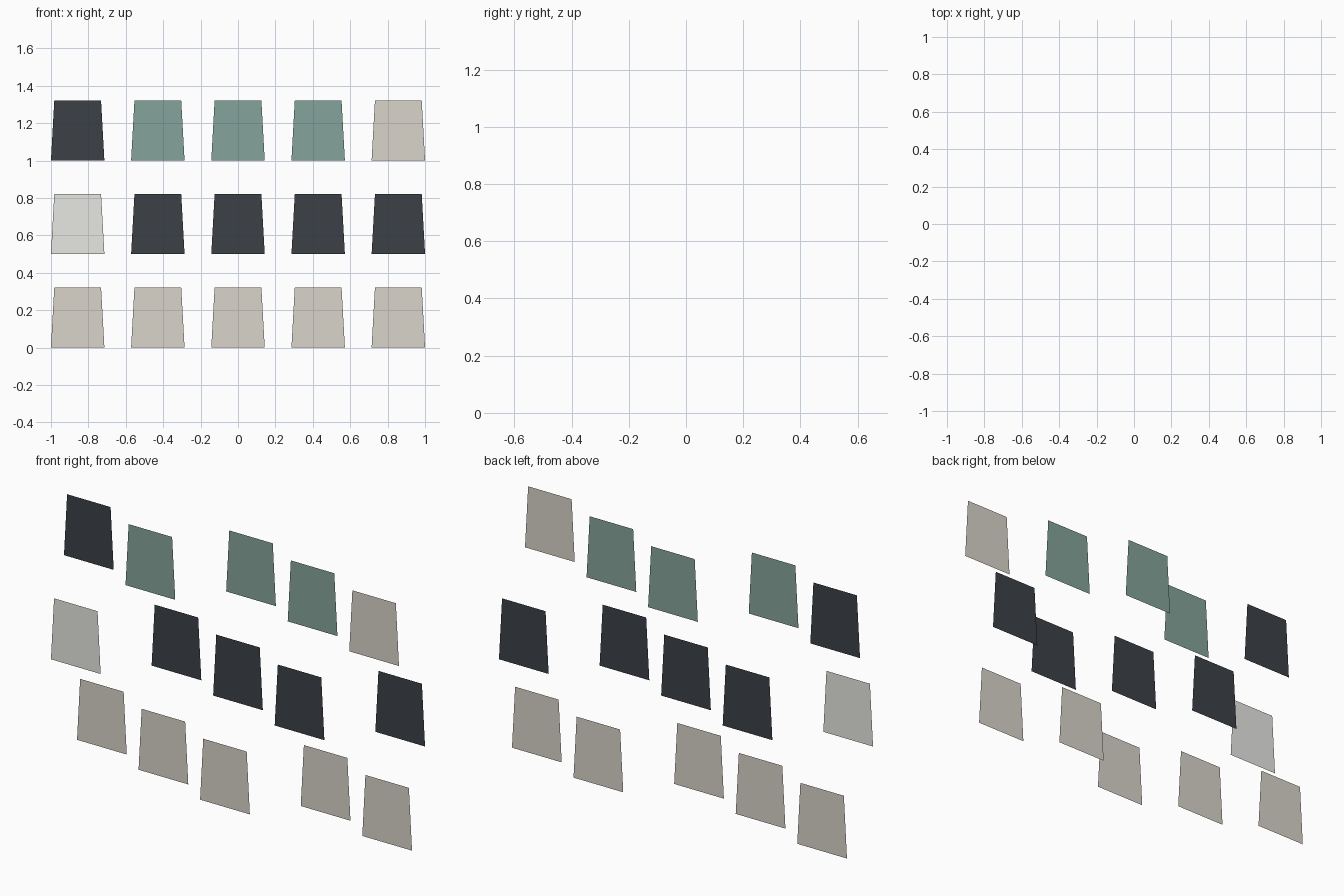
import bpy

if "Cube" in bpy.data.objects:
    bpy.data.objects.remove(bpy.data.objects["Cube"])

PITCH_X, PITCH_Z = 0.4286, 0.5     # grid spacing
STEP_Y = 0.107                     # depth stagger
HALF_BOTTOM, HALF_TOP, HEIGHT = 0.1429, 0.125, 0.3214


def material(name, rgb):
    mat = bpy.data.materials.new(name)
    mat.diffuse_color = (*rgb, 1)
    mat.use_nodes = True
    mat.node_tree.nodes["Principled BSDF"].inputs["Base Color"].default_value = mat.diffuse_color
    return mat


MATS = {
    "B": material("beige", (0.70, 0.66, 0.60)),
    "D": material("charcoal", (0.045, 0.053, 0.061)),
    "G": material("sage", (0.235, 0.367, 0.328)),
    "W": material("pale_grey", (0.80, 0.80, 0.77)),
}

# Colour layout, bottom row first
ROWS = ["BBBBB", "WDDDD", "DGGGB"]


# One thin tapered panel facing the front
def panel(name, x, y, z, mat):
    mesh = bpy.data.meshes.new(name)
    verts = [(-HALF_BOTTOM, 0, 0), (HALF_BOTTOM, 0, 0),
             (HALF_TOP, 0, HEIGHT), (-HALF_TOP, 0, HEIGHT)]
    mesh.from_pydata(verts, [], [(0, 1, 2, 3)])
    mesh.materials.append(mat)
    obj = bpy.data.objects.new(name, mesh)
    obj.location = (x, y, z)
    bpy.context.collection.objects.link(obj)


# Panels staggered over three depths, shifting by one column per row
for r, row in enumerate(ROWS):
    for c, key in enumerate(row):
        depth = (c - r) % 3
        panel(f"panel_row{r + 1}_column{c + 1}", (c - 2) * PITCH_X,
              (1 - depth) * STEP_Y, r * PITCH_Z, MATS[key])
